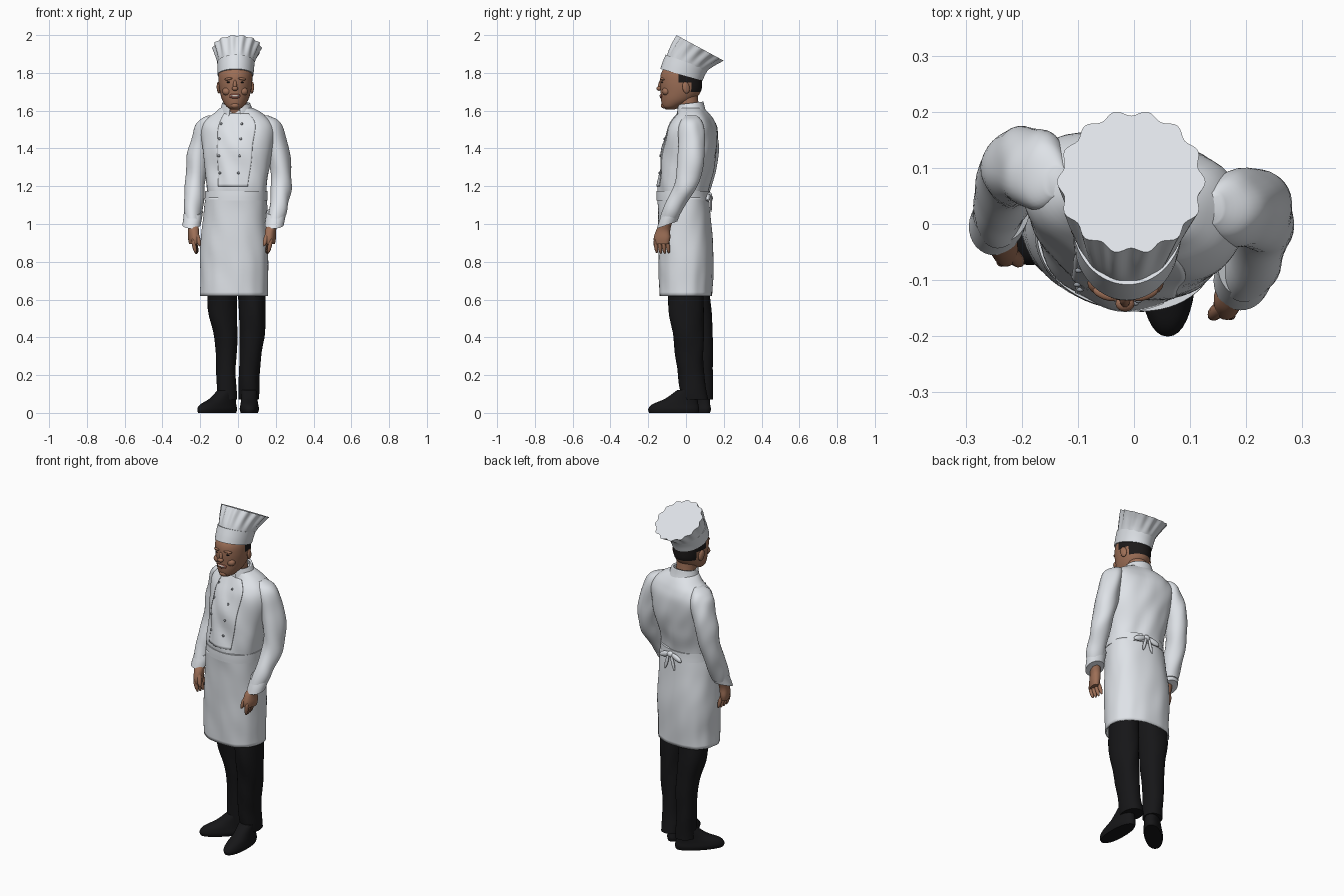
import bpy, bmesh, math
from mathutils import Vector, Matrix, noise


def material(name, rgb):
    m = bpy.data.materials.new(name)
    m.diffuse_color = (*rgb, 1)
    return m


WHITE = material("white cloth", (0.74, 0.77, 0.81))
SKIN = material("skin", (0.34, 0.16, 0.095))
BLACK = material("black cloth", (0.008, 0.008, 0.009))
HAIR = material("dark hair", (0.012, 0.010, 0.010))
GREY = material("grey button", (0.30, 0.32, 0.35))
TEETH = material("teeth", (0.62, 0.55, 0.50))
LIP = material("lip", (0.25, 0.085, 0.06))


def finish(bm, name, mats, solid=0.0, angle=50):
    bmesh.ops.recalc_face_normals(bm, faces=bm.faces)
    me = bpy.data.meshes.new(name)
    bm.to_mesh(me)
    bm.free()
    ob = bpy.data.objects.new(name, me)
    bpy.context.collection.objects.link(ob)
    for m in mats:
        me.materials.append(m)
    if solid:
        mod = ob.modifiers.new("thickness", 'SOLIDIFY')
        mod.thickness = solid
    bpy.ops.object.select_all(action='DESELECT')
    ob.select_set(True)
    bpy.context.view_layer.objects.active = ob
    bpy.ops.object.shade_smooth_by_angle(angle=math.radians(angle))
    return ob


def resample(rings, steps):
    """Smooth curve through ring values (z, cx, cy, rx, ry, tilt, pleat)."""
    rs = [tuple(r) + (0,) * (7 - len(r)) for r in rings]
    out = []
    for i in range(len(rs) - 1):
        a, b, c, d = rs[max(i - 1, 0)], rs[i], rs[i + 1], rs[min(i + 2, len(rs) - 1)]
        for s in range(steps):
            t = s / steps
            out.append([0.5 * (2 * q + (r - p) * t + (2 * p - 5 * q + 4 * r - u) * t * t
                               + (3 * q - p - 3 * r + u) * t ** 3) for p, q, r, u in zip(a, b, c, d)])
    return out + [list(rs[-1])]


def ring_point(r, deg, rot=0, p=2.0, grow=0.0, lobes=0, folds=0.0):
    z, cx, cy, rx, ry, tilt, pleat = r
    a = math.radians(deg)
    c, s = math.cos(a), math.sin(a)
    k = 1 + pleat * math.cos(lobes * a)
    x = (rx + grow) * k * math.copysign(abs(c) ** (2 / p), c)
    y = (ry + grow) * k * math.copysign(abs(s) ** (2 / p), s)
    v = Matrix.Rotation(math.radians(rot), 2) @ Vector((x, y))
    pt = Vector((cx + v.x, cy + v.y, z + tilt * v.y))
    if folds:   # soft cloth creases
        n = noise.noise(Vector((pt.x * 11, pt.y * 11, pt.z * 7 + pt.x * 8)))
        pt += Vector((v.x, v.y, 0)).normalized() * folds * n
    return pt


def loft(name, rings, mat, rot=0, p=2.0, n=40, steps=5, arc=None, caps=True,
         grow=0.0, solid=0.0, lobes=0, folds=0.0, rule=None, angle=50):
    bm = bmesh.new()
    a0, a1 = arc or (0, 360)
    count = n + 1 if arc else n
    rows = [[bm.verts.new(ring_point(r, a0 + (a1 - a0) * j / n, rot, p, grow, lobes, folds))
             for j in range(count)] for r in resample(rings, steps)]
    for lo, hi in zip(rows, rows[1:]):
        for j in range(n):
            k = (j + 1) % count
            bm.faces.new((lo[j], lo[k], hi[k], hi[j]))
    if caps and not arc:
        bm.faces.new(rows[0][::-1])
        bm.faces.new(rows[-1])
    mats = mat if isinstance(mat, list) else [mat]
    if rule:
        for f in bm.faces:
            f.material_index = rule(f.calc_center_median())
    return finish(bm, name, mats, solid, angle)


def blob(name, pos, size, mat, rot=(0, 0, 0), seg=16):
    bm = bmesh.new()
    bmesh.ops.create_uvsphere(bm, u_segments=seg, v_segments=seg // 2, radius=1)
    for ax, ang in zip('XYZ', rot):
        bmesh.ops.scale(bm, vec=size if ax == 'X' else (1, 1, 1), verts=bm.verts)
        bmesh.ops.rotate(bm, matrix=Matrix.Rotation(math.radians(ang), 3, ax), verts=bm.verts)
    bmesh.ops.translate(bm, vec=pos, verts=bm.verts)
    return finish(bm, name, [mat])


# jacket body, turned slightly to one side
JACKET = [(1.10, -.01, -.015, .150, .125), (1.20, -.008, -.015, .160, .132), (1.30, -.003, .005, .175, .137),
          (1.40, .0, .020, .190, .140), (1.49, .002, .035, .200, .126), (1.545, .003, .040, .180, .104),
          (1.585, .0, .040, .130, .082), (1.615, -.006, .030, .085, .068)]
TURN = -13
loft("jacket", JACKET, WHITE, TURN, 2.2, n=64, folds=.012)
loft("jacket_front_flap", JACKET[1:-1], WHITE, TURN, 2.2, n=20, arc=(-113, -58), grow=.004, solid=.006, folds=.012)
dense = resample(JACKET, 30)
for i, z in enumerate((1.53, 1.45, 1.36, 1.27)):
    r = min(dense, key=lambda q: abs(q[0] - z))
    for side, deg in (("left", -109), ("right", -79)):
        blob(f"button_{side}_{i}", ring_point(r, deg, TURN, 2.2, .006, folds=.012), (.007, .005, .007), GREY, seg=10)
loft("collar", [(1.575, -.006, .030, .096, .080, .12), (1.61, -.008, .026, .084, .073, .12),
                (1.64, -.010, .024, .074, .068, .12)], WHITE, -8, n=40, arc=(-70, 250), solid=.012)

# apron, waistband and back knot
APRON = [(.62, -.02, .0, .180, .138, 0, .006), (.76, -.02, .0, .180, .141, 0, .004), (.90, -.019, .0, .178, .141),
         (1.05, -.015, -.008, .168, .138), (1.14, -.011, -.016, .160, .135)]
loft("apron", APRON, WHITE, -9, 2.3, n=72, caps=False, solid=.008, lobes=13, folds=.006)
loft("apron_waistband", [(1.125, -.011, -.015, .166, .139), (1.15, -.010, -.016, .165, .138),
                         (1.175, -.009, -.016, .164, .137)], WHITE, -11, 2.2, n=64, solid=.014)
blob("apron_knot", (.015, .125, 1.15), (.02, .014, .018), WHITE)
for s in (-1, 1):
    blob("knot_loop", (.015 + s * .042, .124 - s * .006, 1.14), (.04, .011, .016), WHITE, (0, s * 20, -8))
    blob("knot_tail", (.015 + s * .02, .132, 1.105), (.01, .006, .045), WHITE, (0, s * -15, 0))

# sleeves, turned-up cuffs and hands
ARMS = {
    "left": [(1.03, -.240, .010, .042, .050), (1.12, -.238, .045, .048, .056), (1.25, -.226, .088, .055, .062),
             (1.40, -.200, .105, .057, .068), (1.50, -.178, .098, .056, .068), (1.55, -.160, .088, .044, .054),
             (1.575, -.135, .078, .020, .028)],
    "right": [(1.03, .198, -.088, .044, .050), (1.12, .220, -.045, .050, .058), (1.25, .228, .010, .055, .064),
              (1.40, .206, .030, .058, .070), (1.50, .187, .028, .057, .070), (1.55, .170, .028, .044, .056),
              (1.575, .145, .028, .020, .028)],
}
HANDS = {"left": (-.236, -.030, 1), "right": (.172, -.125, -1)}
for side, rings in ARMS.items():
    loft(side + "_sleeve", rings, WHITE, TURN, n=32, steps=6, folds=.014)
    _, cx, cy, rx, ry = rings[0]
    loft(side + "_cuff", [(.995, cx - .006, cy - .012, rx + .006, ry + .004, .35), (1.03, cx, cy, rx + .007, ry + .006, .35),
                          (1.065, cx + .004, cy + .014, rx + .008, ry + .007, .35)], WHITE, TURN, n=32, solid=.008, angle=40)
    hx, hy, inward = HANDS[side]
    loft(side + "_hand", [(.895, hx, hy - .004, .020, .040), (.925, hx, hy - .002, .025, .045),
                          (.965, hx, hy + .004, .027, .038), (1.00, (hx + cx) / 2, (hy + cy) / 2, .027, .031),
                          (1.04, cx, cy, .027, .031)], SKIN, inward * 18, 2.3, n=20)
    for i in range(4):
        fy = hy - .034 + i * .021
        blob(f"{side}_finger_{i}", (hx + inward * (.004 + .003 * i), fy, .878 + .004 * abs(i - 1.5)),
             (.011, .011, .041), SKIN, (8, -inward * 12, 0), 12)
    blob(side + "_thumb", (hx + inward * .024, hy - .030, .922), (.013, .014, .044), SKIN, (-15, -inward * 16, 0), 12)

# trousers and shoes
LEGS = {
    "left": [(.07, -.060, .085, .053, .056), (.20, -.062, .083, .052, .058), (.40, -.066, .074, .061, .066),
             (.55, -.082, .058, .076, .080), (.80, -.09, .02, .080, .090)],
    "right": [(.07, .055, .048, .053, .068), (.20, .058, .027, .055, .072), (.40, .073, .012, .063, .080),
              (.55, .075, .0, .070, .092), (.80, .07, .0, .078, .090)],
}
FEET = {"left": (-.060, .078, -46), "right": (.060, .005, 0)}
for side, rings in LEGS.items():
    loft(side + "_trouser_leg", rings, BLACK, 0, 2.2, n=32, folds=.008)
    x, y, rot = FEET[side]
    dx, dy = math.sin(math.radians(rot)), -math.cos(math.radians(rot))
    shoe = [(0, .07, .046, .130), (.02, .07, .051, .135), (.045, .062, .047, .122),
            (.075, .03, .043, .086), (.12, .0, .042, .052)]
    loft(side + "_shoe", [(z, x + dx * d, y + dy * d, w, l) for z, d, w, l in shoe], BLACK, rot, 2.2, n=36)

# head: hair covers the back and the temples
loft("neck", [(1.56, -.006, .030, .060, .055), (1.62, -.010, .012, .056, .056), (1.70, -.013, .0, .058, .062)], SKIN, n=32)


def hair_rule(c):
    return int((c.y > .025 and c.z > 1.70) or (c.y > -.035 and c.z > 1.752))


loft("head", [(1.607, -.017, -.083, .022, .024), (1.622, -.016, -.074, .045, .050), (1.655, -.015, -.046, .068, .086),
              (1.70, -.014, -.028, .082, .106), (1.75, -.014, -.026, .089, .111), (1.80, -.014, -.025, .089, .106),
              (1.85, -.012, -.015, .075, .085)], [SKIN, HAIR], n=48, steps=8, rule=hair_rule)
blob("nose_bridge", (-.016, -.134, 1.738), (.010, .013, .030), SKIN, (-14, 0, 0))
blob("nose_tip", (-.016, -.142, 1.717), (.017, .014, .012), SKIN)
blob("chin", (-.016, -.115, 1.628), (.024, .018, .017), SKIN)
blob("lips", (-.016, -.129, 1.677), (.031, .010, .014), LIP)
blob("teeth", (-.016, -.134, 1.679), (.024, .007, .006), TEETH)
for s in (-1, 1):
    blob("ear", (-.014 + s * .088, .0, 1.722), (.010, .020, .032), SKIN, (12, 0, s * 15))
    blob("cheek", (-.015 + s * .042, -.105, 1.702), (.026, .022, .022), SKIN)
    blob("brow", (-.015 + s * .036, -.125, 1.768), (.024, .010, .007), SKIN, (0, s * 8, s * 20))
    blob("eye", (-.015 + s * .035, -.126, 1.750), (.012, .005, .004), HAIR, (0, 0, s * 18), 10)

# tall pleated hat leaning back, with a plain band
loft("hat_band", [(1.790, -.013, -.024, .095, .112, -.28), (1.822, -.012, -.012, .097, .112, -.31),
                  (1.856, -.011, .004, .099, .112, -.36)], WHITE, n=56, solid=.008)
loft("hat_crown", [(1.845, -.011, .002, .095, .107, -.36, .0), (1.872, -.010, .020, .102, .112, -.41, .022),
                   (1.905, -.008, .048, .114, .118, -.48, .040), (1.932, -.005, .075, .127, .123, -.54, .042)],
     WHITE, n=112, lobes=14, angle=40)
